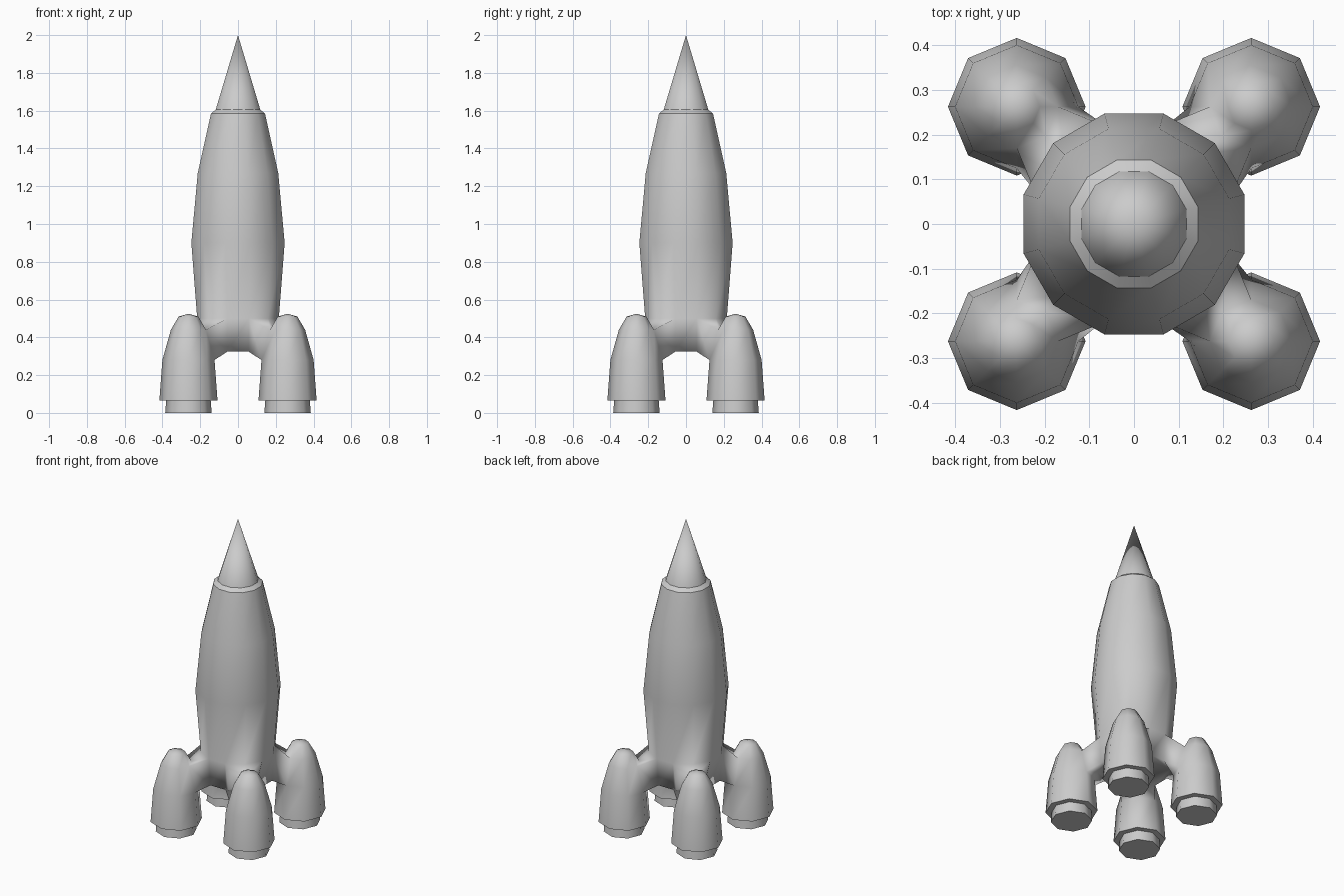
import bpy, bmesh
from math import cos, sin, pi, radians

if "Cube" in bpy.data.objects:
    bpy.data.objects.remove(bpy.data.objects["Cube"])

bm = bmesh.new()


def lathe(profile, n, start, cx=0, cy=0, skip=None):
    """Revolve (radius, z) points; radius 0 gives a pole, an open start is capped.
    skip(row, side) leaves a face out so that a strut can be joined there."""
    rings = []
    for r, z in profile:
        if r == 0:
            rings.append([bm.verts.new((cx, cy, z))])
        else:
            rings.append([bm.verts.new((cx + r * cos(start + 2 * pi * i / n),
                                        cy + r * sin(start + 2 * pi * i / n), z))
                          for i in range(n)])
    bm.faces.new(rings[0][::-1])
    for row, (a, b) in enumerate(zip(rings, rings[1:])):
        for i in range(n):
            j = (i + 1) % n
            if skip and skip(row, i):
                continue
            if len(b) == 1:
                bm.faces.new((a[i], a[j], b[0]))
            else:
                bm.faces.new((a[i], a[j], b[j], b[i]))
    return rings


# Hull and nose: twelve sides, lowest band open at the four diagonals
k = 1 / cos(radians(15))
hull_profile = [(0.207 * k, 0.325), (0.216 * k, 0.5), (0.247 * k, 0.9),
                (0.213 * k, 1.27), (0.143 * k, 1.585), (0.118 * k, 1.605), (0, 2.0)]
hull = lathe(hull_profile, 12, radians(15),
             skip=lambda row, i: row == 0 and i % 3 != 2)

# Boosters with nozzles: eight sides, two inner faces open towards the hull
booster_profile = [(0.123, 0), (0.118, 0.065), (0.154, 0.065), (0.138, 0.28),
                   (0.093, 0.44), (0.052, 0.51), (0, 0.525)]
for q in range(4):
    a = pi / 4 + q * pi / 2
    booster = lathe(booster_profile, 8, a + 3 * pi / 4,
                    0.371 * cos(a), 0.371 * sin(a),
                    skip=lambda row, i: row == 3 and i in (0, 1))
    # Strut: bridge between the two matching openings
    lo, hi = hull[0], hull[1]
    h = [3 * q, 3 * q + 1, 3 * q + 2]
    b = [2, 1, 0]
    loop_h = [lo[i] for i in h] + [hi[i] for i in reversed(h)]
    loop_b = [booster[3][i] for i in b] + [booster[4][i] for i in reversed(b)]
    for i in range(6):
        j = (i + 1) % 6
        bm.faces.new((loop_h[i], loop_h[j], loop_b[j], loop_b[i]))

bmesh.ops.recalc_face_normals(bm, faces=bm.faces)

# Smooth shading with crisp rings at the nose collar and nozzles
for f in bm.faces:
    f.smooth = True
for e in bm.edges:
    z0, z1 = (v.co.z for v in e.verts)
    if abs(z0 - z1) < 1e-5 and any(abs(z0 - z) < 1e-4 for z in (0, 0.065, 1.585, 1.605)):
        e.smooth = False

mesh = bpy.data.meshes.new("rocket_body")
bm.to_mesh(mesh)
bm.free()
bpy.context.collection.objects.link(bpy.data.objects.new("rocket_body", mesh))
